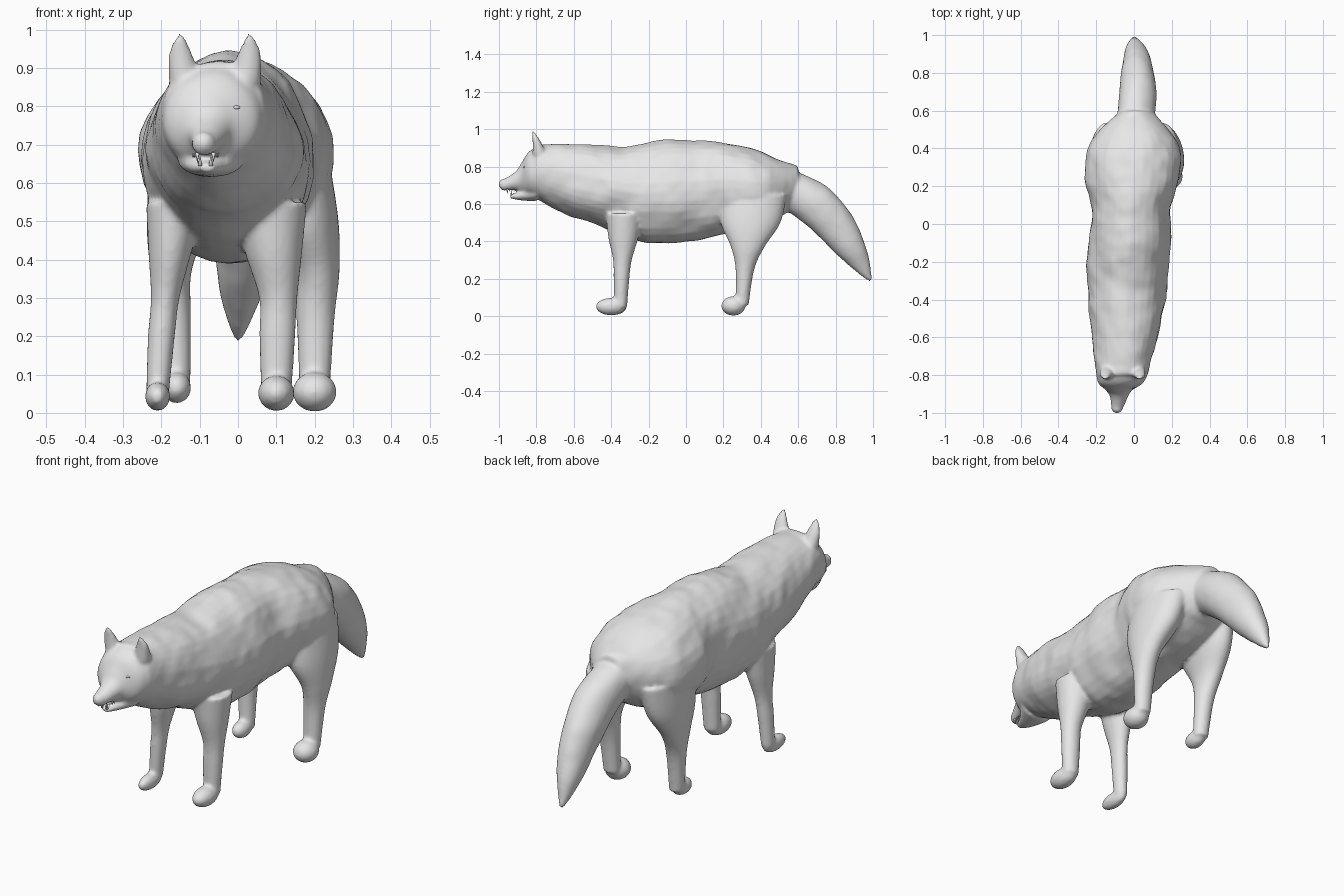
import bpy, bmesh, math
from mathutils import Vector, Matrix, noise

cube = bpy.data.objects.get("Cube")
if cube:
    bpy.data.objects.remove(cube, do_unlink=True)

ACROSS, ALONG, UP = Vector((1, 0, 0)), Vector((0, 1, 0)), Vector((0, 0, 1))
SIDES, STEPS = 32, 8

grey = bpy.data.materials.new("plain_grey")
grey.use_nodes = True
grey.diffuse_color = (.8, .8, .8, 1)
grey.node_tree.nodes["Principled BSDF"].inputs["Base Color"].default_value = grey.diffuse_color


def mix(start, end, t):
    return start + (end - start) * t


def spline(rows):
    """Catmull-Rom resampling of rows of numbers."""
    resampled = []
    last = len(rows) - 1
    for i in range(last):
        before, after = rows[max(i - 1, 0)], rows[min(i + 2, last)]
        for step in range(STEPS):
            t = step / STEPS
            resampled.append([b + t / 2 * (c - a + t * (2 * a - 5 * b + 4 * c - d
                              + t * (3 * (b - c) + d - a)))
                              for a, b, c, d in zip(before, rows[i], rows[i + 1], after)])
    return resampled + [rows[last]]


def loft(bm, rows, u_axis, v_axis, fur=0):
    """Skin ellipses given as x, y, z, radius along u, radius along v."""
    rings = []
    for x, y, z, u_radius, v_radius in spline(rows):
        ring = []
        for k in range(SIDES):
            angle = math.tau * k / SIDES
            offset = u_axis * (u_radius * math.cos(angle)) + v_axis * (v_radius * math.sin(angle))
            point = Vector((x, y, z)) + offset
            clump = noise.noise(point * 7) + noise.noise(point * 16) / 2
            ring.append(bm.verts.new(point + offset.normalized() * fur * clump))
        rings.append(ring)
    for low, high in zip(rings, rings[1:]):
        for k in range(SIDES):
            following = (k + 1) % SIDES
            bm.faces.new((low[k], low[following], high[following], high[k]))
    bm.faces.new(rings[0][::-1])
    bm.faces.new(rings[-1])


def ball(bm, centre, radii):
    bmesh.ops.create_uvsphere(bm, u_segments=24, v_segments=14, radius=1,
                              matrix=Matrix.LocRotScale(Vector(centre), None, Vector(radii)))


def leg(bm, profile, start_y, end_y, top_x, knee_x, foot_x, girth, pad, reach, lift):
    """Limb through hip, knee and ankle, ending in a paw that points forward."""
    path = (top_x, mix(top_x, knee_x, .5), knee_x, mix(knee_x, foot_x, .5), foot_x)
    rows = []
    for i, (height, width, depth) in enumerate(profile):
        y = mix(start_y, end_y, i / (len(profile) - 1))
        rows.append((path[i], y, height, width * girth, depth))
    loft(bm, rows, ACROSS, ALONG)
    thickness = .02 + pad * .55
    ball(bm, (foot_x, end_y - reach / 2 - pad / 4, thickness + lift), (pad, reach, thickness))


def finish(name, bm):
    bmesh.ops.recalc_face_normals(bm, faces=bm.faces)
    mesh = bpy.data.meshes.new(name)
    bm.to_mesh(mesh)
    bm.free()
    mesh.materials.append(grey)
    mesh.shade_smooth()
    obj = bpy.data.objects.new(name, mesh)
    bpy.context.collection.objects.link(obj)
    return obj


coat = bmesh.new()

# Torso: evenly spaced sections from neck to rump
back_line = (.92, .92, .91, .91, .94, .94, .92, .87, .8)
belly_line = (.63, .54, .48, .41, .39, .41, .45, .49, .6)
half_widths = (.13, .17, .2, .21, .22, .21, .25, .24, .08)
torso = []
for i, (back, belly, half) in enumerate(zip(back_line, belly_line, half_widths)):
    t = i / (len(back_line) - 1)
    torso.append((mix(-.06, .01, t), mix(-.8, .6, t), (back + belly) / 2, half, (back - belly) / 2))
loft(coat, torso, ACROSS, UP, fur=.012)

# Tail: bowed line from rump to tip, narrowing late
tail = []
for i in range(9):
    t = i / 8
    bow, fullness = math.sin(math.pi * t), 1 - t ** 4
    tail.append((.02 * bow, mix(.5, .99, t), mix(.7, .19, t) + .1 * bow,
                 .01 + .09 * fullness, .01 + .11 * fullness))
loft(coat, tail, ACROSS, Vector((0, .8, .6)), fur=.005)

# Skull and muzzle, nose, lower jaw
loft(coat, [(-.06, -.77, .77, .14, .15), (-.07, -.84, .76, .12, .12),
            (-.08, -.88, .74, .07, .08), (-.08, -.91, .725, .05, .05),
            (-.09, -.98, .7, .03, .03)], ACROSS, UP, fur=.003)
ball(coat, (-.09, -.975, .705), (.03, .027, .03))
loft(coat, [(-.07, -.8, .66, .09, .045), (-.08, -.88, .645, .05, .026),
            (-.08, -.94, .64, .02, .01)], ACROSS, UP)

# Ears, mirrored about the middle of the head
for side in (-1, 1):
    middle = -.06
    loft(coat, [(middle + side * .08, -.78, .86, .04, .04),
                (middle + side * .09, -.8, .94, .03, .02),
                (middle + side * .09, -.82, .99, .006, .006)], ACROSS, ALONG)

# Legs: height, half width and half depth from the top down
front_limb = ((.55, .1, .1), (.42, .075, .08), (.3, .05, .05), (.2, .047, .042), (.05, .04, .035))
back_limb = ((.65, .1, .18), (.5, .09, .16), (.37, .06, .09), (.25, .05, .05), (.06, .04, .035))
leg(coat, front_limb, start_y=-.33, end_y=-.35, top_x=.08, knee_x=.105, foot_x=.1,
    girth=1, pad=.048, reach=.08, lift=.005)
leg(coat, front_limb, start_y=-.33, end_y=-.35, top_x=-.165, knee_x=-.19, foot_x=-.21,
    girth=.75, pad=.033, reach=.08, lift=.005)
leg(coat, back_limb, start_y=.36, end_y=.3, top_x=.14, knee_x=.205, foot_x=.2,
    girth=1, pad=.058, reach=.065, lift=.003)
leg(coat, back_limb, start_y=.36, end_y=.3, top_x=-.14, knee_x=-.175, foot_x=-.16,
    girth=.9, pad=.038, reach=.06, lift=.025)

# Blend every part into one coat
body = finish("body_coat", coat)
remesh = body.modifiers.new("blend", 'REMESH')
remesh.mode = 'VOXEL'
remesh.voxel_size = .009
remesh.use_smooth_shade = True
relax = body.modifiers.new("relax", 'SMOOTH')
relax.factor = .5
relax.iterations = 5

# Eyes
eyes = bmesh.new()
for side in (-1, 1):
    ball(eyes, (side * .066 - .073, -.862, .797), (.013, .009, .006))
finish("eyes", eyes)

# Teeth: a fang and smaller teeth along each side of both jaws
teeth = bmesh.new()
for side in (-1, 1):
    for i in range(5):
        length = .011 if i else .024
        for y, z, spread, direction in ((-.955, .676, .021, -1), (-.934, .649, .014, 1)):
            place = Vector((side * (spread + i * .003) - .085, y + i * .012,
                            z + direction * length / 3))
            turn = Matrix.Rotation(0 if direction > 0 else math.pi, 4, 'X')
            bmesh.ops.create_cone(teeth, cap_ends=True, segments=8, radius1=length / 4,
                                  radius2=.001, depth=length,
                                  matrix=Matrix.Translation(place) @ turn)
finish("teeth", teeth)
